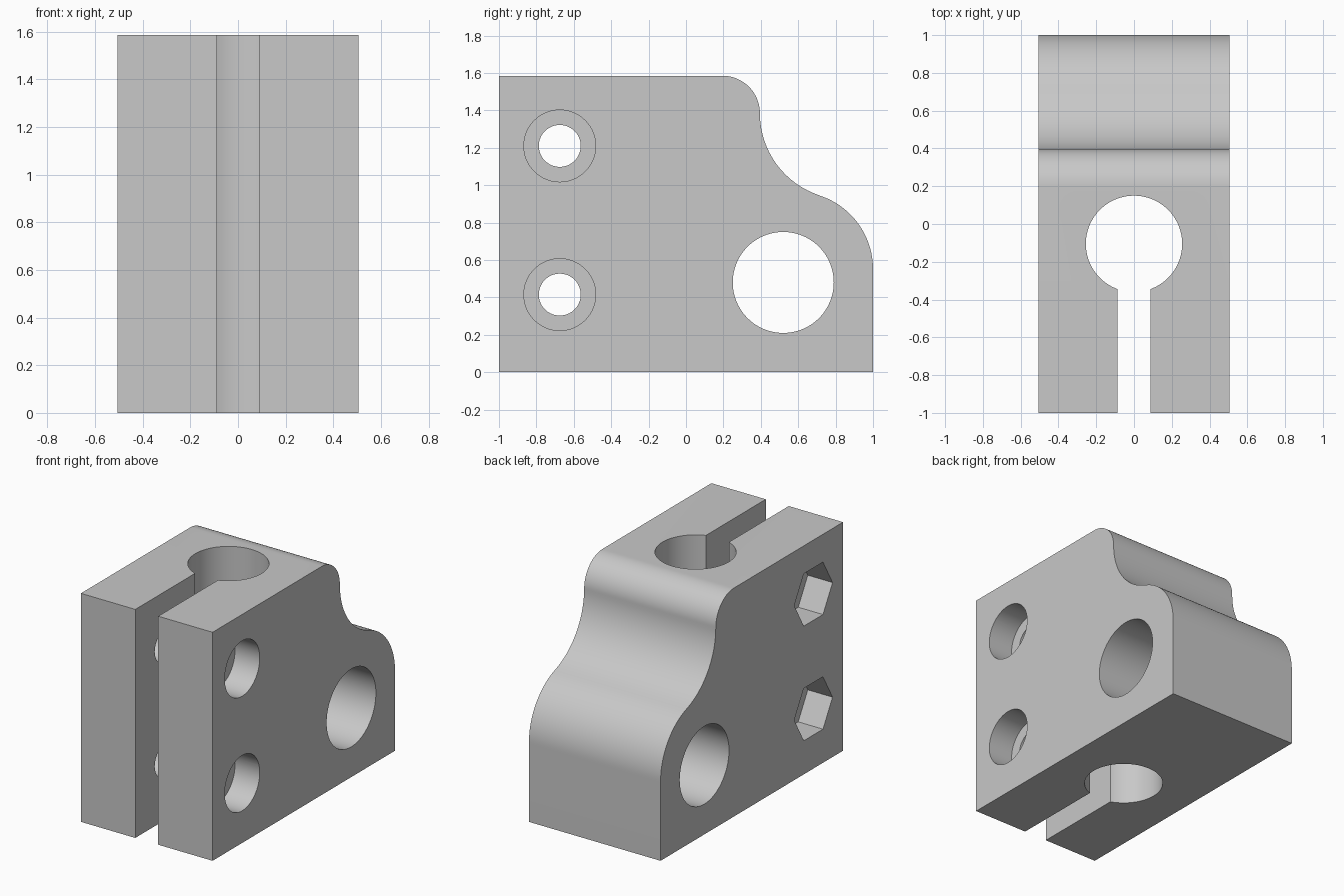
import bpy
import bmesh
from math import sin, cos, radians, atan2, degrees
from mathutils import Matrix, Vector

cube = bpy.data.objects.get("Cube")
if cube:
    bpy.data.objects.remove(cube, do_unlink=True)

HALF_WIDTH = 0.505
HEIGHT = 1.585
BOLT_Y = -0.675
BOLT_HEIGHTS = (0.415, 1.21)
POCKET_DEPTH = 0.19

# Single flat metal colour
metal = bpy.data.materials.new("grey metal")
metal.use_nodes = True
grey = (0.58, 0.58, 0.58, 1)
metal.diffuse_color = grey
metal.node_tree.nodes["Principled BSDF"].inputs["Base Color"].default_value = grey


def make_object(name, bm):
    bmesh.ops.recalc_face_normals(bm, faces=bm.faces)
    mesh = bpy.data.meshes.new(name)
    bm.to_mesh(mesh)
    bm.free()
    mesh.materials.append(metal)
    obj = bpy.data.objects.new(name, mesh)
    bpy.context.collection.objects.link(obj)
    return obj


def arc(centre, radius, start, end, steps=24):
    """Points in the side plane, angles in degrees from +y towards +z."""
    points = []
    for i in range(steps + 1):
        a = radians(start + (end - start) * i / steps)
        points.append((centre[0] + radius * cos(a), centre[1] + radius * sin(a)))
    return points


def prism(name, outline, x0, x1):
    """Extrude a side-plane outline along x."""
    bm = bmesh.new()
    face = bm.faces.new([bm.verts.new((x0, y, z)) for y, z in outline])
    extruded = bmesh.ops.extrude_face_region(bm, geom=[face])["geom"]
    moved = [v for v in extruded if isinstance(v, bmesh.types.BMVert)]
    bmesh.ops.translate(bm, verts=moved, vec=(x1 - x0, 0, 0))
    return make_object(name, bm)


def round_cutter(name, y, z, radius, x0, x1, sides=64):
    return prism(name, arc((y, z), radius, 0, 360, sides)[:-1], x0, x1)


def cut(target, cutter):
    mod = target.modifiers.new(cutter.name, "BOOLEAN")
    mod.operation = "DIFFERENCE"
    mod.solver = "EXACT"
    mod.object = cutter
    cutter.hide_render = True
    bpy.context.view_layer.objects.active = target
    bpy.ops.object.modifier_apply(modifier=mod.name)
    bpy.data.objects.remove(cutter, do_unlink=True)


# Body: S-shaped shoulder of three tangent arcs
low_centre, low_radius = Vector((0.586, 0.551)), 0.414
hollow_centre, hollow_radius = Vector((0.857, 1.385)), 0.462
top_radius = 0.2
link = hollow_centre - low_centre
join = degrees(atan2(link.y, link.x))
outline = [(-1, 0), (1, 0)]
outline += arc(low_centre, low_radius, 0, join)
outline += arc(hollow_centre, hollow_radius, 180 + join, 180)[1:]
outline += arc((0.195, HEIGHT - top_radius), top_radius, 0, 90)[1:]
outline.append((-1, HEIGHT))
body = prism("clamp_body", outline, -HALF_WIDTH, HALF_WIDTH)

# Vertical bore
bm = bmesh.new()
bmesh.ops.create_cone(bm, cap_ends=True, segments=96, radius1=0.255, radius2=0.255,
                      depth=2, matrix=Matrix.Translation((0, -0.105, 0.8)))
cut(body, make_object("post_bore", bm))

# Clamping slot from the front into the bore
slot = [(-1.1, -0.1), (-0.15, -0.1), (-0.15, 1.7), (-1.1, 1.7)]
cut(body, prism("clamp_slot", slot, -0.088, 0.088))

# Cross bore
cut(body, round_cutter("cross_bore", 0.52, 0.48, 0.27, -1, 1, 96))

# Bolt holes, round head pockets on the left and hex nut pockets on the right
for z in BOLT_HEIGHTS:
    cut(body, round_cutter("bolt_hole", BOLT_Y, z, 0.112, -1, 1))
    cut(body, round_cutter("head_pocket", BOLT_Y, z, 0.192, HALF_WIDTH - POCKET_DEPTH, 1))
    cut(body, round_cutter("nut_pocket", BOLT_Y, z, 0.21, -1, -HALF_WIDTH + POCKET_DEPTH, 6))

# Smooth curved walls, sharp edges kept
bpy.ops.object.select_all(action="DESELECT")
body.select_set(True)
bpy.context.view_layer.objects.active = body
bpy.ops.object.shade_smooth_by_angle(angle=radians(30))
